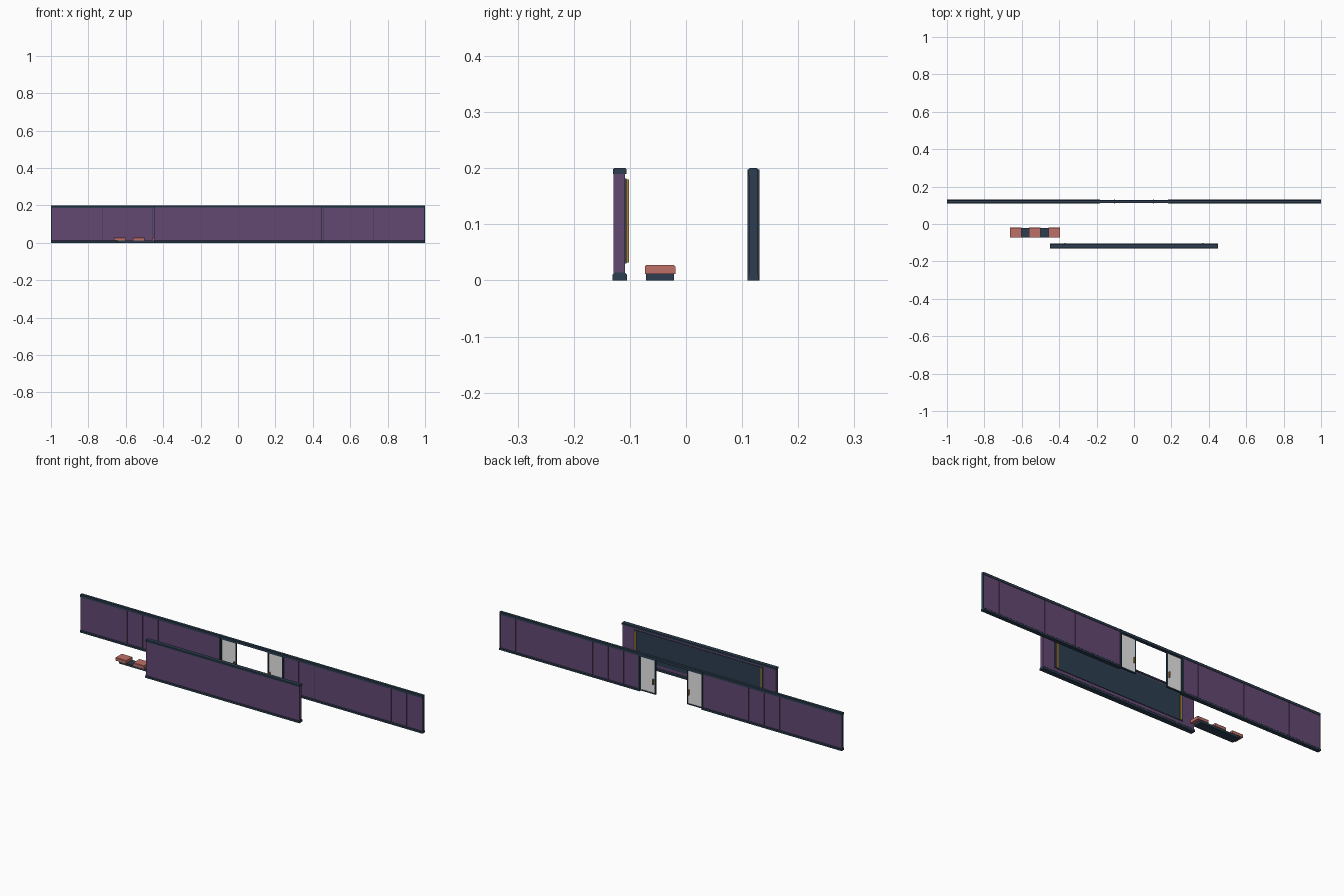
import bpy, bmesh

cube = bpy.data.objects.get("Cube")
if cube:
    bpy.data.objects.remove(cube, do_unlink=True)


def material(name, rgb):
    m = bpy.data.materials.new(name)
    m.use_nodes = True
    m.diffuse_color = (*rgb, 1)
    m.node_tree.nodes["Principled BSDF"].inputs["Base Color"].default_value = (*rgb, 1)
    return m


PURPLE = material("purple panel", (0.127, 0.065, 0.171))
SLATE = material("dark slate", (0.025, 0.048, 0.080))
PINK = material("dusty pink", (0.52, 0.16, 0.14))
GOLD = material("gold", (0.40, 0.22, 0.04))
WHITE = material("white", (0.93, 0.93, 0.93))


def finish(name, bm, mat):
    bmesh.ops.recalc_face_normals(bm, faces=bm.faces)
    mesh = bpy.data.meshes.new(name)
    bm.to_mesh(mesh)
    bm.free()
    mesh.materials.append(mat)
    ob = bpy.data.objects.new(name, mesh)
    bpy.context.collection.objects.link(ob)
    return ob


def box(name, mat, x, y, z):
    bm = bmesh.new()
    bmesh.ops.create_cube(bm, size=1)
    for v in bm.verts:
        for i, (a, b) in enumerate((x, y, z)):
            v.co[i] = (a + b) / 2 + v.co[i] * (b - a)
    return finish(name, bm, mat)


def rail(name, mat, x, y, z, c):
    """Long bar along x whose upper edges are chamfered by c."""
    (y0, y1), (z0, z1) = y, z
    profile = [(y0, z0), (y1, z0), (y1, z1 - c), (y1 - c, z1), (y0 + c, z1), (y0, z1 - c)]
    bm = bmesh.new()
    face = bm.faces.new([bm.verts.new((x[0], py, pz)) for py, pz in profile])
    ext = bmesh.ops.extrude_face_region(bm, geom=[face])
    for g in ext["geom"]:
        if isinstance(g, bmesh.types.BMVert):
            g.co.x = x[1]
    return finish(name, bm, mat)


def side(s, a, b):
    return tuple(sorted((s * a, s * b)))


# Front wall with its base and cap
L = 0.45
box("front_wall", PURPLE, (-L + 0.002, L - 0.002), (-0.129, -0.109), (0.01, 0.192))
rail("front_wall_base", SLATE, (-L, L), (-0.131, -0.105), (0, 0.014), 0.004)
rail("front_wall_cap", SLATE, (-L, L), (-0.13, -0.106), (0.19, 0.2), 0.002)

# Display board on the inside of the front wall
box("display_board", SLATE, (-0.38, 0.38), (-0.11, -0.106), (0.03, 0.182))
for s in (-1, 1):
    box("display_trim", GOLD, side(s, 0.363, 0.372), (-0.107, -0.102), (0.032, 0.18))

# Back wall: two runs of narrow panels either side of the entrance
GAP, COUNT = 0.185, 9
step = (0.996 - GAP) / COUNT
for s in (-1, 1):
    for i in range(COUNT):
        a = GAP + i * step
        box("back_panel", PURPLE, side(s, a + 0.0006, a + step - 0.0006),
            (0.1135, 0.1265), (0.008, 0.19))
    box("back_panel_core", SLATE, side(s, GAP, 0.997), (0.115, 0.125), (0.005, 0.19))
    rail("back_wall_base", SLATE, side(s, GAP, 1), (0.11, 0.13), (0, 0.012), 0.003)
    box("back_wall_end", SLATE, side(s, 0.996, 1), (0.113, 0.127), (0.005, 0.19))
    box("entrance_post", SLATE, side(s, GAP - 0.004, GAP + 0.003), (0.11, 0.131), (0, 0.198))
rail("back_wall_cap", SLATE, (-1, 1), (0.1115, 0.1285), (0.186, 0.2), 0.002)

# Entrance doors with frames and handles
for s in (-1, 1):
    box("door_panel", WHITE, side(s, 0.095, 0.18), (0.118, 0.122), (0.008, 0.183))
    for a in (0.092, 0.177):
        box("door_stile", SLATE, side(s, a, a + 0.005), (0.116, 0.124), (0.003, 0.187))
    for z in (0.003, 0.181):
        box("door_crossbar", SLATE, side(s, 0.092, 0.182), (0.116, 0.124), (z, z + 0.006))
    box("door_handle", GOLD, side(s, 0.101, 0.106), (0.11, 0.131), (0.055, 0.083))

# Bench: low plinth carrying three seat pads
box("bench_base", SLATE, (-0.645, -0.415), (-0.071, -0.021), (0, 0.011))
for x in (-0.633, -0.53, -0.427):
    rail("bench_seat", PINK, (x - 0.031, x + 0.031), (-0.073, -0.019), (0.011, 0.027), 0.002)
